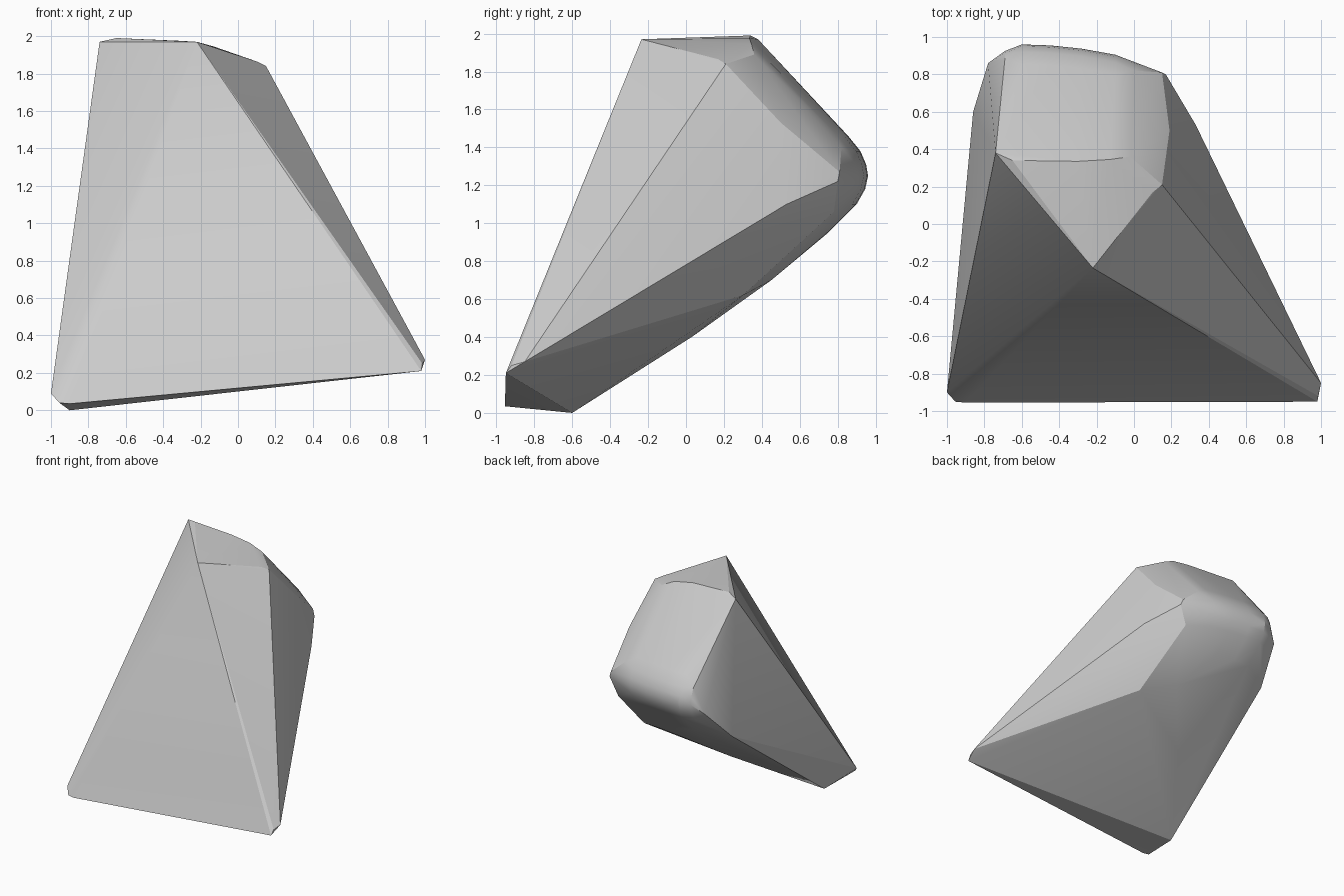
import bpy, bmesh, math

if "Cube" in bpy.data.objects:
    bpy.data.objects.remove(bpy.data.objects["Cube"])

# Left foot, chipped at its corner
left_foot = [(-1, -.9, .09), (-.955, -.95, .04), (-.9, -.955, .035), (-.9, -.6, 0)]

# Right foot, a narrow tip
right_foot = [(.98, -.95, .21), (.985, -.92, .25), (1, -.85, .27)]

# Crown: front apex, side corners and the ridge at the back
crown = [(-.22, -.235, 1.97), (-.74, .38, 1.97), (-.65, .34, 1.99),
         (-.3, .335, 1.975), (-.13, .345, 1.945), (-.02, .36, 1.89),
         (.1, .17, 1.865), (.15, .21, 1.84)]

# Flank corners
flanks = [(.19, .5, 1.53), (.17, .8, 1.22), (.15, .81, 1.27), (.33, .53, 1.1),
          (0, .82, 1.4), (.1, .78, 1.06), (-.86, .6, .9), (-.78, .86, 1.17)]

# Underside ridge
underside = [(-.08, .45, .7), (.19, .3, .62), (-.45, .03, .4)]

# Rounded back: a side profile (y, z) repeated across x, set forward to the right
back_profile = [(.855, 1.46), (.92, 1.38), (.95, 1.31), (.96, 1.25), (.945, 1.18),
                (.9, 1.1), (.75, .95)]
back = [(x, y - .22 * (x + .6) ** 2, z)
        for x in (-.6, -.45, -.28, -.1) for y, z in back_profile]
back += [(-.69, y - .035, z) for y, z in back_profile[1:6]]

# Skin all landmarks with one convex surface
bm = bmesh.new()
for p in left_foot + right_foot + crown + flanks + underside + back:
    bm.verts.new(p)
hull = bmesh.ops.convex_hull(bm, input=bm.verts[:])
loose = [v for v in bm.verts if not v.link_faces]
bmesh.ops.delete(bm, geom=loose, context='VERTS')
bmesh.ops.recalc_face_normals(bm, faces=bm.faces[:])

mesh = bpy.data.meshes.new("faceted_rock")
bm.to_mesh(mesh)
bm.free()
rock = bpy.data.objects.new("faceted_rock", mesh)
bpy.context.collection.objects.link(rock)

# Soft shading on the rounded back, crisp main edges
bpy.context.view_layer.objects.active = rock
rock.select_set(True)
bpy.ops.object.shade_smooth_by_angle(angle=math.radians(22))
